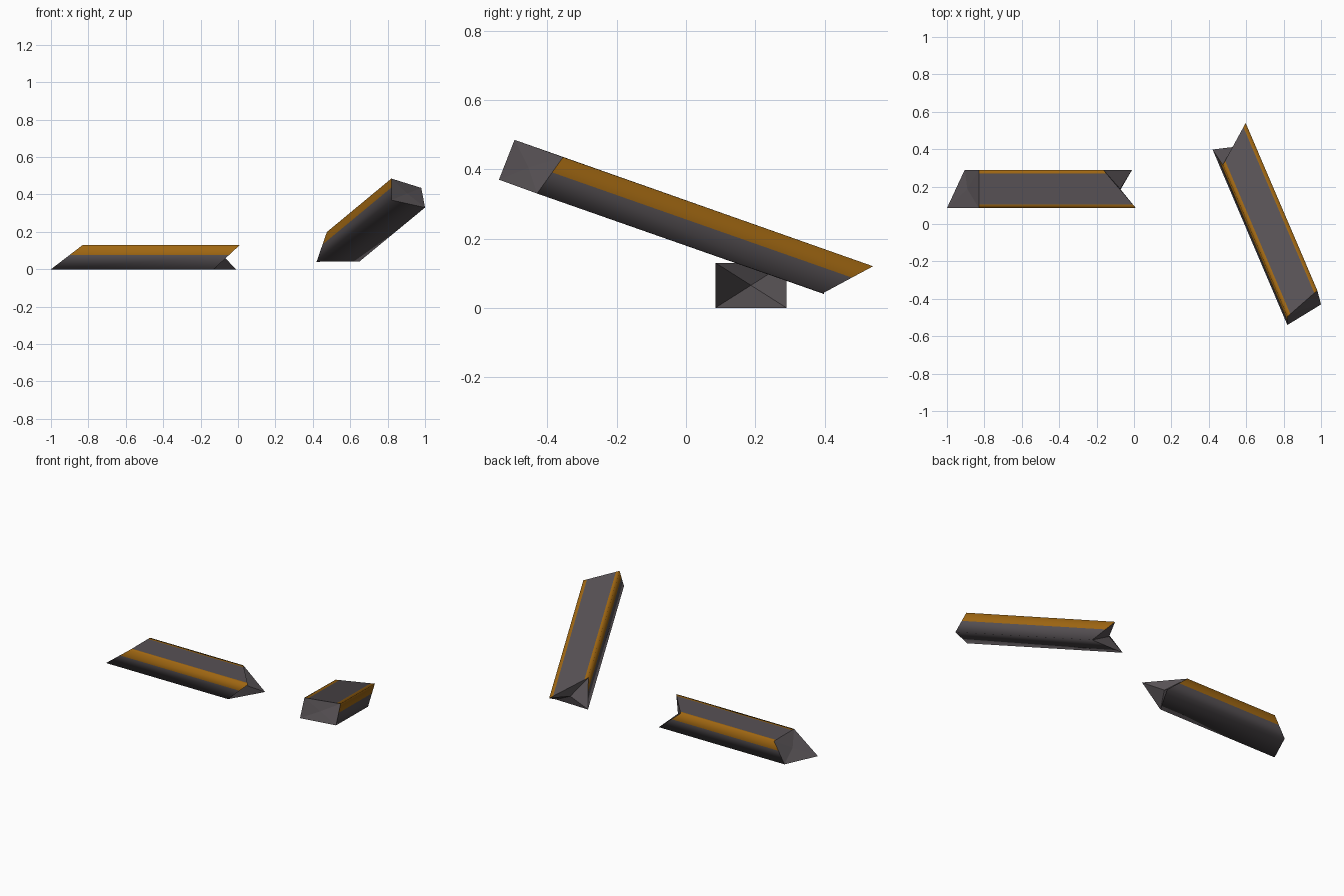
import bpy, bmesh
from mathutils import Vector

if "Cube" in bpy.data.objects:
    bpy.data.objects.remove(bpy.data.objects["Cube"])


def material(name, rgb):
    m = bpy.data.materials.new(name)
    m.diffuse_color = (*rgb, 1)
    m.use_nodes = True
    m.node_tree.nodes["Principled BSDF"].inputs["Base Color"].default_value = m.diffuse_color
    return m


steel = material("dark grey metal", (0.095, 0.083, 0.09))
gold = material("amber trim", (0.35, 0.135, 0.006))

TRIM_DEPTH = 0.42    # share of each side painted amber, from the top
TRIM_MARGIN = 0.10   # share of the top painted amber along each edge


def ring(corners):
    """Cross-section points, from the four corners of a slanted end."""
    a, b, c, d = [Vector(p) for p in corners]
    return [a, a.lerp(b, TRIM_MARGIN), b.lerp(a, TRIM_MARGIN), b,
            b.lerp(c, TRIM_DEPTH), c, d, a.lerp(d, TRIM_DEPTH)]


def beam(name, start, end):
    """Broken beam: corners are top-near, top-far, bottom-far, bottom-near."""
    bm = bmesh.new()
    loops, hubs = [], []
    for corners in (start, end):
        loops.append([bm.verts.new(p) for p in ring(corners)])
        hubs.append(bm.verts.new(sum((Vector(p) for p in corners), Vector()) / 4))
    n = len(loops[0])
    for i in range(n):
        j = (i + 1) % n
        # long sides, amber beside the two top edges
        f = bm.faces.new((loops[0][i], loops[0][j], loops[1][j], loops[1][i]))
        f.smooth = True
        f.material_index = 1 if i in (0, 2, 3, 7) else 0
        # snapped ends fan around a centre point
        for lp, hub in zip(loops, hubs):
            bm.faces.new((lp[i], lp[j], hub))
    bmesh.ops.recalc_face_normals(bm, faces=bm.faces)
    for lp in loops:
        for i in range(n):
            bm.edges.get((lp[i], lp[(i + 1) % n])).smooth = False
    me = bpy.data.meshes.new(name)
    bm.to_mesh(me)
    bm.free()
    me.materials.append(steel)
    me.materials.append(gold)
    ob = bpy.data.objects.new(name, me)
    bpy.context.collection.objects.link(ob)
    return ob


# beam lying flat on the ground
beam("flat_beam",
     [(-0.83, 0.085, 0.13), (-0.83, 0.29, 0.13), (-0.905, 0.29, 0), (-1, 0.085, 0)],
     [(0.01, 0.085, 0.13), (-0.165, 0.29, 0.13), (-0.01, 0.29, 0), (-0.13, 0.085, 0)])

# beam tilted up towards the front
beam("tilted_beam",
     [(0.82, -0.495, 0.485), (0.98, -0.355, 0.435), (1.0, -0.43, 0.33), (0.82, -0.54, 0.37)],
     [(0.475, 0.316, 0.199), (0.597, 0.54, 0.12), (0.65, 0.395, 0.042), (0.42, 0.398, 0.04)])
